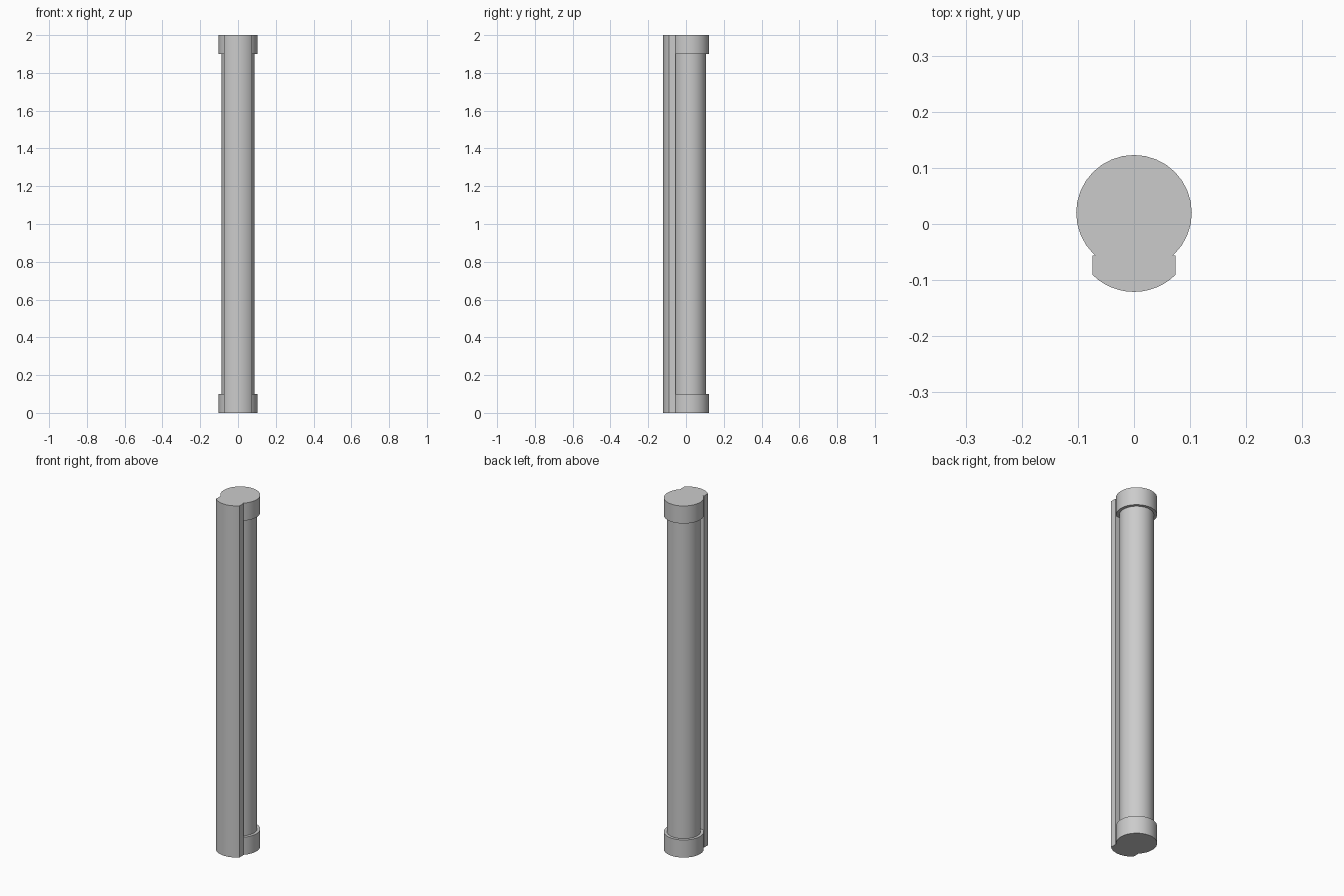
import bpy, bmesh, math

if "Cube" in bpy.data.objects:
    bpy.data.objects.remove(bpy.data.objects["Cube"])

AXIS_Y = 0.02      # centre of tube and caps
HALF_W = 0.074     # half width of the mounting strip


def finish(obj):
    bpy.ops.object.select_all(action='DESELECT')
    obj.select_set(True)
    bpy.context.view_layer.objects.active = obj
    bpy.ops.object.shade_smooth_by_angle(angle=math.radians(30))


def cylinder(name, radius, z0, z1):
    bpy.ops.mesh.primitive_cylinder_add(vertices=32, radius=radius, depth=z1 - z0,
                                        location=(0, AXIS_Y, (z0 + z1) / 2))
    obj = bpy.context.object
    obj.name = name
    finish(obj)


def prism(name, outline, z0, z1):
    bm = bmesh.new()
    face = bm.faces.new([bm.verts.new((x, y, z0)) for x, y in outline])
    top = bmesh.ops.extrude_face_region(bm, geom=[face])['geom']
    bmesh.ops.translate(bm, vec=(0, 0, z1 - z0),
                        verts=[v for v in top if isinstance(v, bmesh.types.BMVert)])
    bmesh.ops.recalc_face_normals(bm, faces=bm.faces)
    mesh = bpy.data.meshes.new(name)
    bm.to_mesh(mesh)
    bm.free()
    obj = bpy.data.objects.new(name, mesh)
    bpy.context.collection.objects.link(obj)
    finish(obj)


# Main tube and the wider end caps
cylinder("tube", 0.087, 0.05, 1.95)
cylinder("bottom_cap", 0.103, 0.0, 0.1)
cylinder("top_cap", 0.103, 1.9, 2.0)

# Full-height strip with a gently bowed front
R = 0.105
half_angle = math.asin(HALF_W / R)
centre_y = -0.121 + R
steps = 12
arc = []
for i in range(steps + 1):
    a = half_angle * (2 * i / steps - 1)
    arc.append((R * math.sin(a), centre_y - R * math.cos(a)))
prism("front_strip", arc + [(HALF_W, -0.056), (-HALF_W, -0.056)], 0.0, 2.0)
